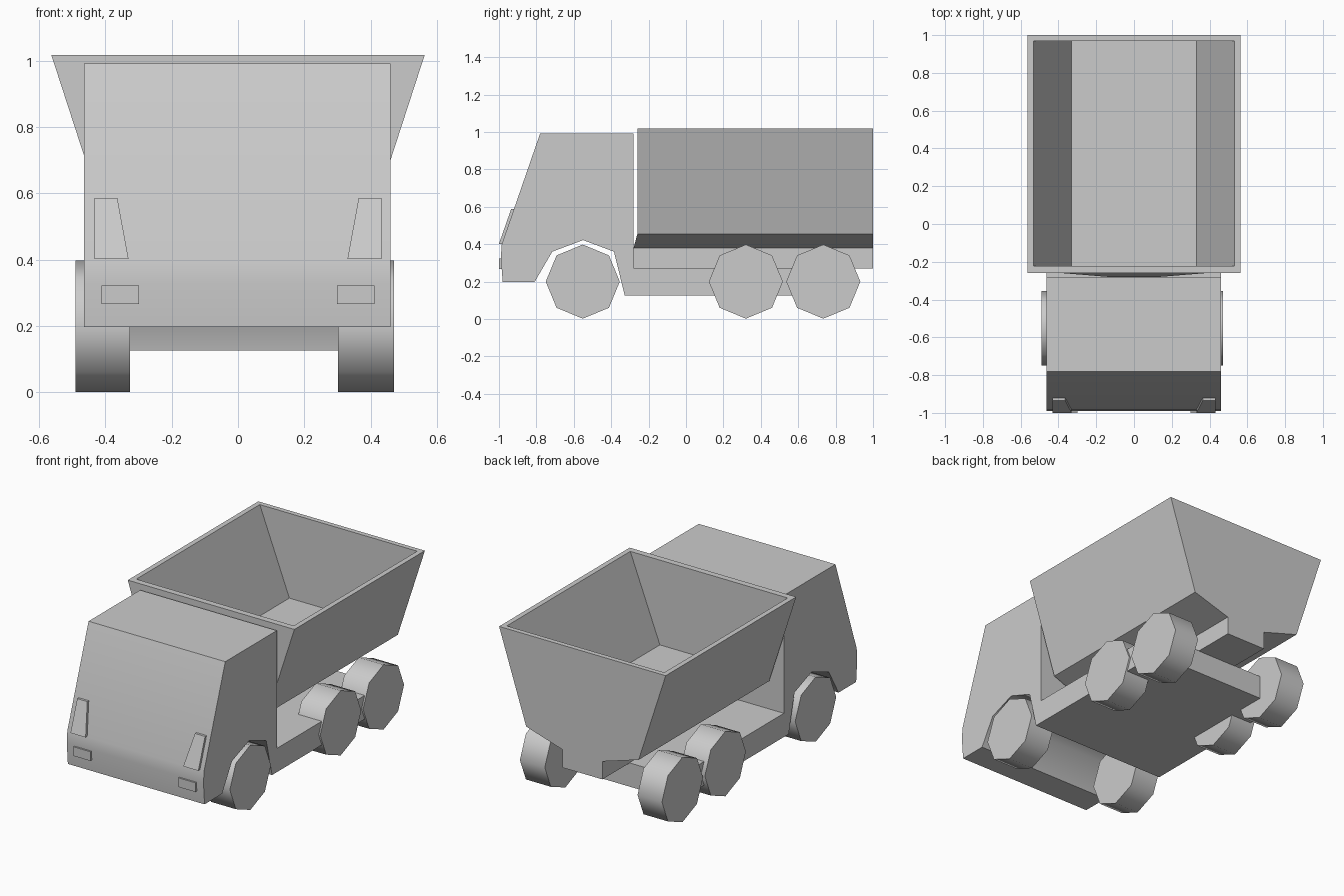
import bpy, bmesh, math

cube = bpy.data.objects.get("Cube")
if cube:
    bpy.data.objects.remove(cube, do_unlink=True)

# One light grey paint for the whole truck
grey = bpy.data.materials.new("light_grey")
grey.use_nodes = True
grey.diffuse_color = (0.6, 0.6, 0.6, 1)
grey.node_tree.nodes["Principled BSDF"].inputs["Base Color"].default_value = grey.diffuse_color


def loft(name, rings, smooth=0):
    """Skin equal-length rings of points and cap both ends."""
    bm = bmesh.new()
    loops = [[bm.verts.new(p) for p in ring] for ring in rings]
    n = len(loops[0])
    for a, b in zip(loops, loops[1:]):
        for i in range(n):
            j = (i + 1) % n
            bm.faces.new((a[i], a[j], b[j], b[i]))
    bm.faces.new(loops[0][::-1])
    bm.faces.new(loops[-1])
    bmesh.ops.recalc_face_normals(bm, faces=bm.faces)
    mesh = bpy.data.meshes.new(name)
    bm.to_mesh(mesh)
    bm.free()
    mesh.materials.append(grey)
    obj = bpy.data.objects.new(name, mesh)
    bpy.context.collection.objects.link(obj)
    if smooth:
        bpy.ops.object.select_all(action='DESELECT')
        obj.select_set(True)
        bpy.context.view_layer.objects.active = obj
        bpy.ops.object.shade_smooth_by_angle(angle=math.radians(smooth))
    return obj


def extrude_x(name, profile, x0, x1, smooth=0):
    """Extrude a (y, z) side profile across the width."""
    return loft(name, [[(x, y, z) for y, z in profile] for x in (x0, x1)], smooth)


# Cab and chassis share one side profile with the front wheel arch cut through
body = [(-0.98, 0.197), (-0.81, 0.197), (-0.715, 0.36), (-0.55, 0.422),
        (-0.385, 0.36), (-0.328, 0.127), (0.74, 0.127), (0.74, 0.272),
        (-0.282, 0.272), (-0.282, 0.992), (-0.78, 0.992), (-0.985, 0.4),
        (-0.99, 0.33)]
extrude_x("cab_and_chassis", body, -0.464, 0.46, 58)

# Open tipping body: rectangular rings from the narrow keel up, over the rim, down to the floor
# Each ring: height, half width, front y, back y
hopper = [(0.27, 0.135, -0.28, 1), (0.38, 0.135, -0.28, 1),
          (0.455, 0.38, -0.26, 1), (1.018, 0.563, -0.26, 1),
          (1.018, 0.532, -0.222, 0.97), (0.5, 0.332, -0.222, 0.97)]
loft("dump_body", [[(-w, f, z), (w, f, z), (w, b, z), (-w, b, z)]
                   for z, w, f, b in hopper])

# Octagonal wheels on three axles
for axle, y in (("front", -0.552), ("middle", 0.32), ("rear", 0.734)):
    rim = [(y + 0.198 * math.cos(k * math.pi / 4),
            0.2 + 0.198 * math.sin(k * math.pi / 4)) for k in range(8)]
    extrude_x(axle + "_right_wheel", rim, -0.49, -0.325, 50)
    extrude_x(axle + "_left_wheel", rim, 0.302, 0.47, 50)


def front_plate(name, outline, slope):
    """Thin plate on the cab front; outline is (x, z), slope leans it back."""
    base = outline[0][1]
    loft(name, [[(x, y + slope * (z - base), z) for x, z in outline]
                for y in (-1.0, -0.982)])


# Tapered marker plates and rectangular lamps on the cab front
for side, s in (("right", -1), ("left", 1)):
    front_plate(side + "_marker", [(s * 0.33, 0.402), (s * 0.432, 0.402),
                                   (s * 0.432, 0.587), (s * 0.364, 0.587)], 0.35)
    c = s * 0.355
    front_plate(side + "_lamp", [(c - 0.057, 0.267), (c + 0.057, 0.267),
                                 (c + 0.057, 0.323), (c - 0.057, 0.323)], 0)
